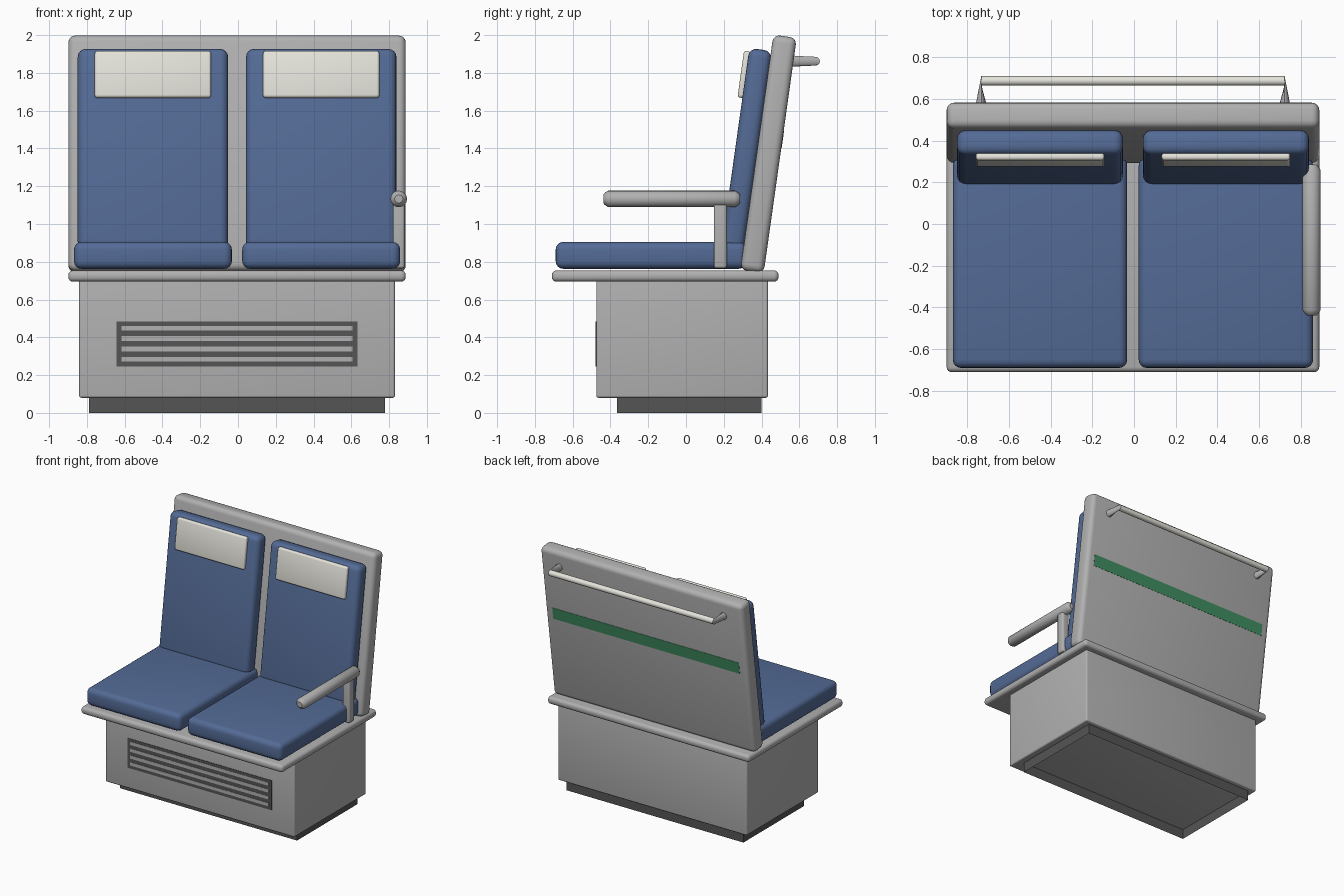
import bpy, bmesh, math
from mathutils import Matrix, Vector

if "Cube" in bpy.data.objects:
    bpy.data.objects.remove(bpy.data.objects["Cube"])


def mat(name, rgb):
    m = bpy.data.materials.new(name)
    m.diffuse_color = (*rgb, 1)
    m.use_nodes = True
    m.node_tree.nodes["Principled BSDF"].inputs["Base Color"].default_value = m.diffuse_color
    return m


GREY = mat("shell grey", (0.44, 0.44, 0.44))
DARK = mat("dark grey", (0.09, 0.09, 0.09))
BLUE = mat("seat blue", (0.088, 0.147, 0.305))
CREAM = mat("cream", (0.78, 0.77, 0.71))
GREEN = mat("stripe green", (0.05, 0.27, 0.12))

CX = -0.005                                   # centre line of the bench
TILT = (Matrix.Translation((CX, 0.435, 1.375))  # frame of the reclined back
        @ Matrix.Rotation(math.radians(-8), 4, 'X'))


def finish(name, bm, material, frame=None):
    me = bpy.data.meshes.new(name)
    bm.to_mesh(me)
    bm.free()
    ob = bpy.data.objects.new(name, me)
    bpy.context.collection.objects.link(ob)
    me.materials.append(material)
    if frame:
        ob.matrix_world = frame
    bpy.ops.object.select_all(action='DESELECT')
    ob.select_set(True)
    bpy.context.view_layer.objects.active = ob
    bpy.ops.object.shade_smooth_by_angle(angle=math.radians(35))
    return ob


def box(name, x, y, z, material, bevel=0.0, frame=None, segments=4, hollow=False):
    """Rounded box given as (min, max) per axis; hollow leaves out top and bottom."""
    bm = bmesh.new()
    bmesh.ops.create_cube(bm, size=1)
    for v in bm.verts:
        v.co = Vector([(a + b) / 2 + c * (b - a) for (a, b), c in zip((x, y, z), v.co)])
    if hollow:
        bm.normal_update()
        bmesh.ops.delete(bm, geom=[f for f in bm.faces if abs(f.normal.z) > 0.5],
                         context='FACES')
    if bevel:
        bmesh.ops.bevel(bm, geom=bm.edges[:], offset=bevel, segments=segments,
                        profile=0.5, affect='EDGES')
    return finish(name, bm, material, frame)


def loft(name, rings, material):
    """Skin a list of vertex rings and cap the ends."""
    bm = bmesh.new()
    vs = [[bm.verts.new(p) for p in r] for r in rings]
    n = len(vs[0])
    for a, b in zip(vs, vs[1:]):
        for i in range(n):
            j = (i + 1) % n
            bm.faces.new((a[i], a[j], b[j], b[i]))
    bm.faces.new(vs[0])
    bm.faces.new(vs[-1])
    bmesh.ops.recalc_face_normals(bm, faces=bm.faces)
    return finish(name, bm, material)


def circle(r, n=16):
    return [(r * math.cos(2 * math.pi * i / n), r * math.sin(2 * math.pi * i / n))
            for i in range(n)]


# pedestal, open plinth skirt and seat plate
box("plinth", (CX - 0.783, CX + 0.783), (-0.365, 0.4), (0, 0.08), DARK, hollow=True)
box("base", (CX - 0.836, CX + 0.836), (-0.475, 0.434), (0.08, 0.71), GREY, 0.012)
box("seat_plate", (CX - 0.893, CX + 0.893), (-0.71, 0.49), (0.695, 0.754), GREY, 0.024)

# front vent: dark panel with four light slats
box("vent_panel", (CX - 0.637, CX + 0.637), (-0.478, -0.472), (0.246, 0.483), DARK)
for i in range(4):
    z = 0.448 - 0.0547 * i
    box(f"vent_slat_{i + 1}", (CX - 0.612, CX + 0.612), (-0.48, -0.477),
        (z - 0.013, z + 0.013), GREY)

# reclined back shell with a green stripe behind
box("back_shell", (-0.893, 0.893), (-0.06, 0.065), (-0.633, 0.625), GREY, 0.036, TILT)
box("back_stripe", (-0.825, 0.825), (0.062, 0.067), (0.035, 0.128), GREEN, 0, TILT)

# two seats: cushion, backrest, headrest
for side, s in (("left", -1), ("right", 1)):
    c = 0.4455 * s
    box(f"{side}_seat_cushion", (CX + c - 0.418, CX + c + 0.418), (-0.69, 0.32),
        (0.763, 0.905), BLUE, 0.04)
    box(f"{side}_backrest", (c - 0.398, c + 0.398), (-0.176, -0.055),
        (-0.53, 0.538), BLUE, 0.042, TILT)
    box(f"{side}_headrest", (c - 0.308, c + 0.308), (-0.202, -0.165),
        (0.27, 0.52), CREAM, 0.014, TILT, 3)

# armrest on the right side only
arm = [(-0.438, 0.022), (-0.431, 0.031), (-0.412, 0.044),
       (0.258, 0.044), (0.279, 0.031), (0.286, 0.022)]
loft("armrest", [[(0.851 + a, y, 1.133 + b) for a, b in circle(r)] for y, r in arm], GREY)
box("armrest_post", (0.82, 0.882), (0.147, 0.216), (0.765, 1.12), GREY, 0.014)

# grab rail behind, with flared posts that pinch into the rail ends
RY, RZ, R = 0.686, 1.862, 0.023
loft("grab_rail", [[(CX + x, RY + a, RZ + b) for a, b in circle(R)]
                   for x in (-0.727, 0.727)], CREAM)
for side, s in (("left", -1), ("right", 1)):
    x = CX + 0.727 * s
    loft(f"{side}_rail_post",
         [[(x + s * a, 0.56, RZ + b) for a, b in circle(0.029)],
          [(x, RY + a, RZ + b) for a, b in circle(R)]], GREY)
